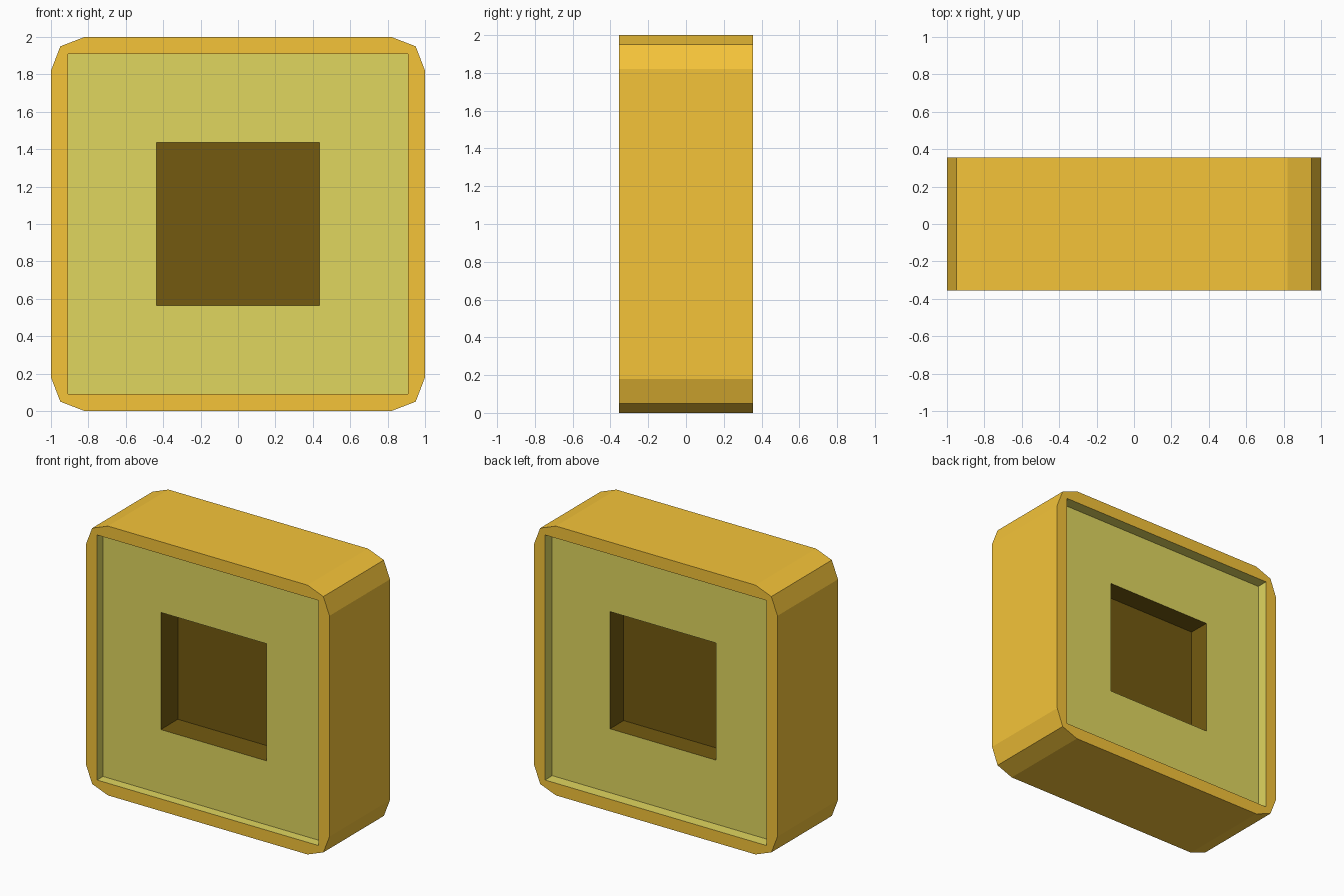
import bpy, bmesh

if "Cube" in bpy.data.objects:
    bpy.data.objects.remove(bpy.data.objects["Cube"])

HALF_DEPTH = 0.355


def material(name, rgb):
    mat = bpy.data.materials.new(name)
    linear = [((c / 255 + 0.055) / 1.055) ** 2.4 for c in rgb]
    mat.diffuse_color = (*linear, 1)
    mat.use_nodes = True
    mat.node_tree.nodes["Principled BSDF"].inputs["Base Color"].default_value = mat.diffuse_color
    return mat


def prism(name, outline, y0, y1, mat):
    """Extrude an x-z outline along y."""
    bm = bmesh.new()
    face = bm.faces.new([bm.verts.new((x, y0, z)) for x, z in outline])
    ext = bmesh.ops.extrude_face_region(bm, geom=[face])
    verts = [g for g in ext["geom"] if isinstance(g, bmesh.types.BMVert)]
    bmesh.ops.translate(bm, verts=verts, vec=(0, y1 - y0, 0))
    bmesh.ops.recalc_face_normals(bm, faces=bm.faces)
    mesh = bpy.data.meshes.new(name)
    bm.to_mesh(mesh)
    bm.free()
    mesh.materials.append(mat)
    obj = bpy.data.objects.new(name, mesh)
    bpy.context.collection.objects.link(obj)
    return obj


def square(half):
    return [(-half, 1 - half), (half, 1 - half), (half, 1 + half), (-half, 1 + half)]


def carve(body, half, y0, y1, mat):
    """Cut a square pocket whose walls take the cutter's material."""
    cutter = prism("pocket_cutter", square(half), y0, y1, mat)
    cutter.hide_render = True
    mod = body.modifiers.new("pocket", "BOOLEAN")
    mod.operation = "DIFFERENCE"
    mod.solver = "EXACT"
    mod.material_mode = "TRANSFER"
    mod.object = cutter
    bpy.context.view_layer.objects.active = body
    bpy.ops.object.modifier_apply(modifier=mod.name)
    bpy.data.objects.remove(cutter)


gold = material("gold", (245, 196, 57))
olive = material("olive_yellow", (224, 214, 95))
brown = material("dark_brown", (115, 90, 16))

# Block with two-facet rounded corners
corner = [(1, 0.82), (0.95, 0.95), (0.82, 1)]
outline = []
for sx, sz in ((1, 1), (-1, 1), (-1, -1), (1, -1)):
    pts = corner if sx * sz > 0 else corner[::-1]
    outline += [(sx * x, 1 + sz * z) for x, z in pts]
body = prism("block_body", outline, -HALF_DEPTH, HALF_DEPTH, gold)

# Shallow panel recess and deeper central socket on front and back
for side, panel_floor, socket_floor in ((-1, 0.285, 0.085), (1, 0.27, 0.11)):
    carve(body, 0.91, side * panel_floor, side * 0.5, olive)
    carve(body, 0.435, side * socket_floor, side * 0.5, brown)
